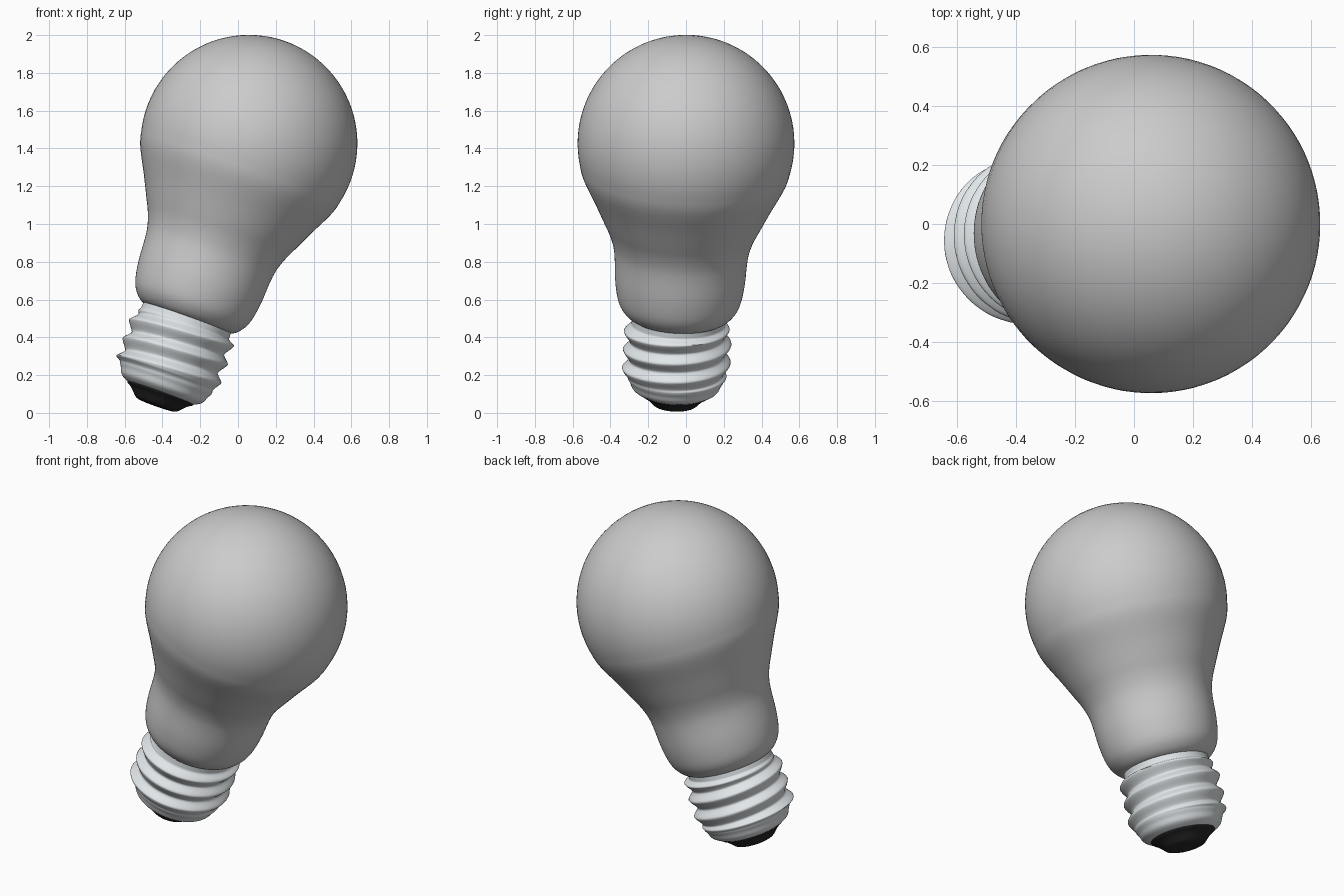
import bpy, bmesh, math
from mathutils import Vector, Matrix

if "Cube" in bpy.data.objects:
    bpy.data.objects.remove(bpy.data.objects["Cube"])

# Tilted bulb frame: origin at globe centre, local -z runs towards the tip
axis = Vector((0.334, 0.041, 0.942)).normalized()
y_ax = axis.cross(Vector((1, 0, 0))).normalized()
x_ax = y_ax.cross(axis)
FRAME = Matrix((x_ax, y_ax, axis)).transposed().to_4x4()
FRAME.translation = (0.058, 0, 1.427)
R = 0.574


def spline(pts, n):
    """Smooth curve through profile points, n steps per span."""
    p = [Vector(q) for q in pts]
    p = [2 * p[0] - p[1]] + p + [2 * p[-1] - p[-2]]
    out = []
    for a, b, c, d in zip(p, p[1:], p[2:], p[3:]):
        for i in range(n):
            t = i / n
            out.append(0.5 * (2 * b + (c - a) * t + (2 * a - 5 * b + 4 * c - d) * t * t
                              + (3 * b - a - 3 * c + d) * t ** 3))
    return out + [p[-2]]


def lathe(name, profile, segs, angle, color=None, bump=None):
    """Revolve (distance below globe centre, radius) points round the axis."""
    bm = bmesh.new()
    rows = []
    for s, r in profile:
        row = []
        for k in range(segs):
            th = 2 * math.pi * k / segs
            rr = max(r, 0) + (bump(s, th) if bump else 0)
            row.append(bm.verts.new((rr * math.cos(th), rr * math.sin(th), -s)))
        rows.append(row)
    for a, b in zip(rows, rows[1:]):
        for k in range(segs):
            j = (k + 1) % segs
            bm.faces.new((a[k], b[k], b[j], a[j]))
    bmesh.ops.remove_doubles(bm, verts=bm.verts, dist=1e-5)
    bmesh.ops.recalc_face_normals(bm, faces=bm.faces)
    me = bpy.data.meshes.new(name)
    bm.transform(FRAME)
    bm.to_mesh(me)
    bm.free()
    ob = bpy.data.objects.new(name, me)
    bpy.context.collection.objects.link(ob)
    if color:
        mat = bpy.data.materials.new(name + "_material")
        mat.diffuse_color = color
        mat.use_nodes = True
        mat.node_tree.nodes["Principled BSDF"].inputs["Base Color"].default_value = mat.diffuse_color
        me.materials.append(mat)
    bpy.ops.object.select_all(action='DESELECT')
    ob.select_set(True)
    bpy.context.view_layer.objects.active = ob
    bpy.ops.object.shade_smooth_by_angle(angle=math.radians(angle))
    return ob


# Glass envelope: spherical top, waisted neck, rounded lower rim
dome = [(-R * math.cos(a), R * math.sin(a))
        for a in (math.radians(i * 4) for i in range(26))]
neck = [(0.20, 0.540), (0.34, 0.470), (0.448, 0.418), (0.52, 0.384), (0.59, 0.361),
        (0.66, 0.351), (0.774, 0.344), (0.86, 0.331), (0.915, 0.313), (0.955, 0.285),
        (0.978, 0.256), (0.984, 0.235)]
lathe("glass_envelope", dome + spline([dome[-1]] + neck, 4)[1:], 96, 60)


# Screw cap with a helical thread
PITCH = 0.103

def ramp(a, b, v):
    t = min(max((v - a) / (b - a), 0), 1)
    return t * t * (3 - 2 * t)

def thread(s, th):
    u = ((s - 1.04) / PITCH + th / (2 * math.pi)) % 1
    u = 0.5 * u / 0.58 if u < 0.58 else 0.5 + 0.5 * (u - 0.58) / 0.42
    wave = 0.6 * abs(2 * u - 1) + 0.4 * (0.5 + 0.5 * math.cos(2 * math.pi * u))
    return 0.037 * wave * ramp(1.01, 1.035, s) * (1 - ramp(1.29, 1.32, s))

cap = [(0.965, 0.245), (1.03, 0.247), (1.10, 0.25), (1.19, 0.25), (1.28, 0.251),
       (1.315, 0.257), (1.345, 0.243), (1.375, 0.229), (1.395, 0.203), (1.412, 0.165)]
lathe("screw_cap", spline(cap, 14), 96, 60, (0.75, 0.79, 0.81, 1), thread)

# Black contact tip
tip = [(1.398, 0.188), (1.41, 0.182), (1.42, 0.165), (1.437, 0.145), (1.455, 0.128),
       (1.468, 0.113), (1.474, 0.09), (1.476, 0.05), (1.476, 0.0)]
lathe("contact_tip", spline(tip, 2), 64, 40, (0.02, 0.02, 0.02, 1))
